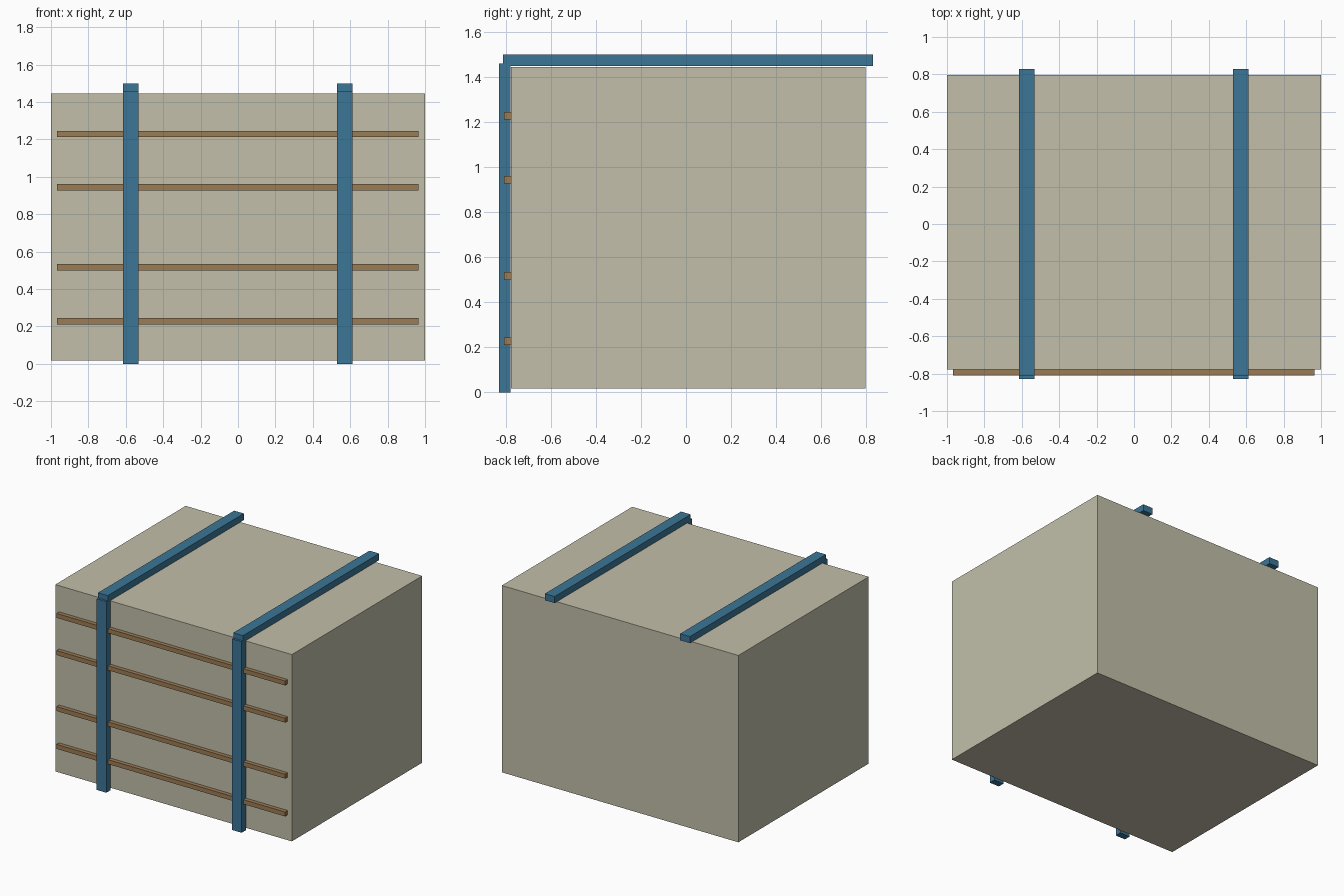
import bpy
import bmesh
from mathutils import Vector

if "Cube" in bpy.data.objects:
    bpy.data.objects.remove(bpy.data.objects["Cube"])


def material(name, rgb):
    m = bpy.data.materials.new(name)
    m.diffuse_color = (*rgb, 1.0)
    m.use_nodes = True
    m.node_tree.nodes["Principled BSDF"].inputs["Base Color"].default_value = m.diffuse_color
    return m


cream = material("warm beige", (0.54, 0.52, 0.40))
blue = material("steel blue", (0.045, 0.18, 0.31))
brown = material("wood brown", (0.33, 0.20, 0.09))


def box(name, low, high, mat):
    """Flat-faced box spanning two opposite corners."""
    low, high = Vector(low), Vector(high)
    bm = bmesh.new()
    bmesh.ops.create_cube(bm, size=1.0)
    for v in bm.verts:
        v.co = (low + high) / 2 + v.co * (high - low)
    mesh = bpy.data.meshes.new(name)
    bm.to_mesh(mesh)
    bm.free()
    mesh.materials.append(mat)
    obj = bpy.data.objects.new(name, mesh)
    bpy.context.collection.objects.link(obj)
    return obj


# Main block
box("block", (-1.0, -0.778, 0.018), (1.0, 0.796, 1.446), cream)

# Two pairs of beams: an upright on the front and a rail across the top
for side, x in (("left", -0.573), ("right", 0.571)):
    box(f"upright_{side}", (x - 0.041, -0.83, 0.0), (x + 0.041, -0.78, 1.46), blue)
    box(f"top_rail_{side}", (x - 0.041, -0.813, 1.45), (x + 0.041, 0.83, 1.5), blue)

# Thin horizontal slats on the front
for i, z in enumerate((0.228, 0.517, 0.945, 1.229)):
    box(f"slat_{i + 1}", (-0.968, -0.809, z - 0.017), (0.964, -0.776, z + 0.017), brown)
